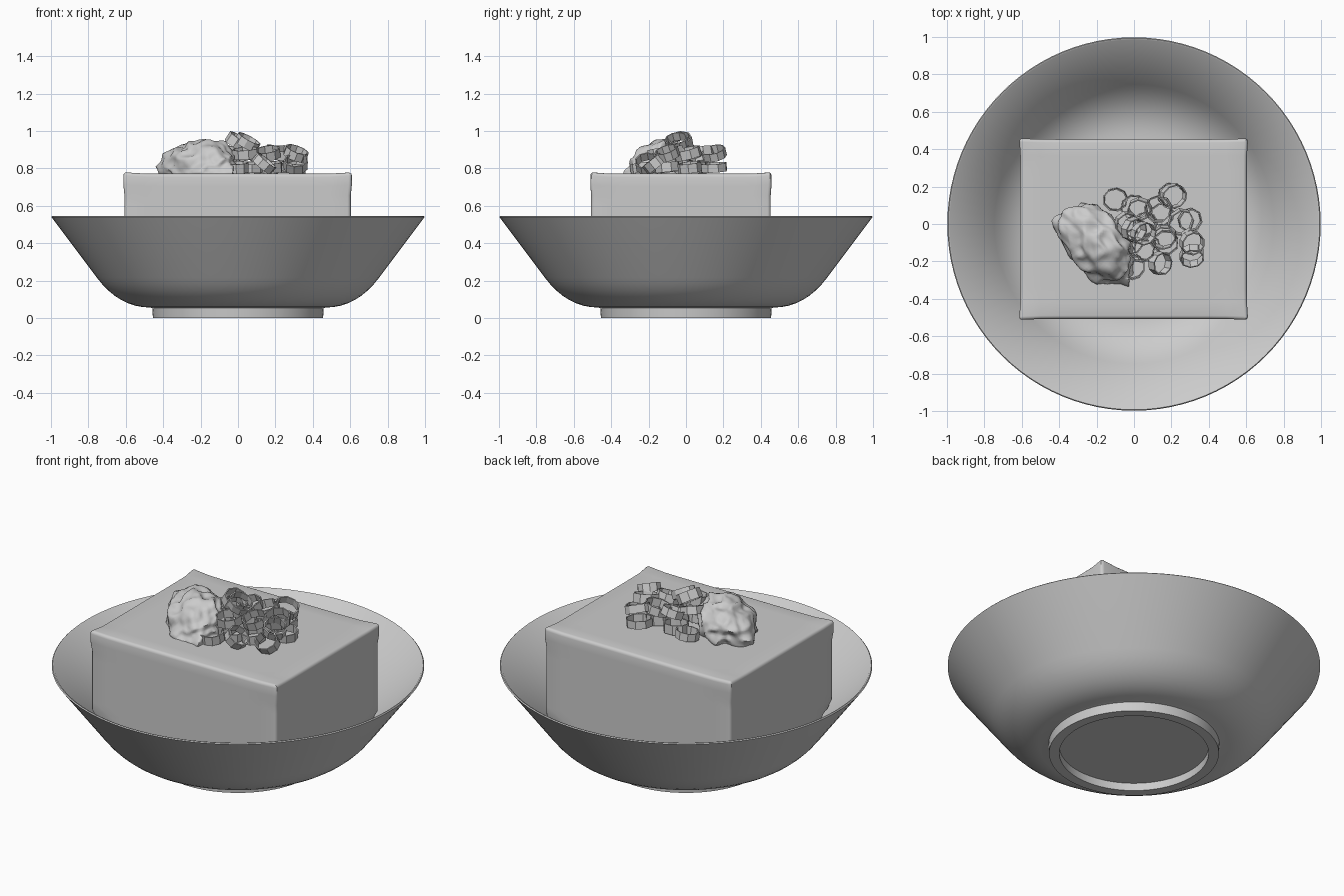
import bpy, bmesh, math, random
from mathutils import Vector, Matrix, Euler, noise

if "Cube" in bpy.data.objects:
    bpy.data.objects.remove(bpy.data.objects["Cube"])

random.seed(4)


def finish(bm, name, angle=35):
    bmesh.ops.recalc_face_normals(bm, faces=bm.faces)
    me = bpy.data.meshes.new(name)
    bm.to_mesh(me)
    bm.free()
    ob = bpy.data.objects.new(name, me)
    bpy.context.collection.objects.link(ob)
    bpy.ops.object.select_all(action='DESELECT')
    ob.select_set(True)
    bpy.context.view_layer.objects.active = ob
    bpy.ops.object.shade_smooth_by_angle(angle=math.radians(angle))
    return ob


def lathe(bm, profile, n, mat=Matrix()):
    """Spin a profile of (radius, z); radius 0 makes a pole."""
    rows = []
    for r, z in profile:
        k = n if r > 0 else 1
        rows.append([bm.verts.new(mat @ Vector((r * math.cos(math.tau * i / n),
                                                r * math.sin(math.tau * i / n), z)))
                     for i in range(k)])
    for a, b in zip(rows, rows[1:]):
        for i in range(n):
            j = (i + 1) % n
            quad = [a[i % len(a)], a[j % len(a)], b[j % len(b)], b[i % len(b)]]
            bm.faces.new(list(dict.fromkeys(quad)))


def bowl_curve(start, bend, end, steps=8):
    """Flat floor rounding through a bend into a straight wall."""
    a, b, c = Vector(start), Vector(bend), Vector(end)
    knee = b.lerp(c, 0.33)
    pts = [a.lerp(b, t).lerp(b.lerp(knee, t), t) for t in (i / steps for i in range(steps + 1))]
    return [tuple(p) for p in pts] + [tuple(c)]


# Bowl with foot ring: underside, outer wall, rim, inner wall, floor
inner = bowl_curve((0.46, 0.09), (0.63, 0.09), (0.985, 0.543))
outer = bowl_curve((0.47, 0.056), (0.635, 0.056), (0.998, 0.54))
foot = [(0, 0.045), (0.40, 0.045), (0.40, 0), (0.455, 0), (0.458, 0.053)]
bm = bmesh.new()
lathe(bm, foot + outer + [(0.993, 0.545)] + inner[::-1] + [(0, 0.088)], 96)
finish(bm, "bowl", 40)


def wall_radius(z):
    for (r0, z0), (r1, z1) in zip(inner, inner[1:]):
        if z0 <= z <= z1:
            return r0 + (r1 - r0) * (z - z0) / max(z1 - z0, 1e-6)
    return 9


# Tofu block: soft-edged box, lower corners squeezed to fit the bowl
bm = bmesh.new()
bmesh.ops.create_cube(bm, size=1)
bmesh.ops.scale(bm, vec=(1.21, 0.96, 0.675), verts=bm.verts)
bmesh.ops.translate(bm, vec=(-0.002, -0.027, 0.434), verts=bm.verts)
bmesh.ops.bevel(bm, geom=list(bm.edges), offset=0.018, segments=3, profile=0.5, affect='EDGES')
bmesh.ops.subdivide_edges(bm, edges=[e for e in bm.edges if e.calc_length() > 0.1],
                          cuts=12, use_grid_fill=True)
for v in bm.verts:
    lim, r = wall_radius(v.co.z) - 0.005, v.co.xy.length
    if r > lim:
        v.co.x *= lim / r
        v.co.y *= lim / r
    # slightly pulled-up top corners
    if v.co.z > 0.7:
        c = min(1, abs(v.co.x) / 0.6) ** 12 * min(1, abs(v.co.y + 0.027) / 0.47) ** 12
        v.co.z += 0.01 * c
        v.co.x *= 1 + 0.012 * c
        v.co.y *= 1 + 0.012 * c
finish(bm, "tofu_block", 40)

# Grated ginger mound: lumpy dome with one pulled-out tip
bm = bmesh.new()
bmesh.ops.create_icosphere(bm, subdivisions=5, radius=1)
for v in bm.verts:
    d = v.co.normalized()
    ridge = 1 - 2 * abs(noise.noise(d * 2.1 + Vector((3, 0.4, 7))))
    s = 0.93 + 0.16 * noise.noise(d * 1.7) + 0.13 * ridge + 0.05 * noise.noise(d * 5)
    s += 0.22 * max(0, math.cos(math.atan2(d.y, d.x) - 2.75)) ** 14 * (1 - abs(d.z))
    v.co = Vector((-0.185 + s * (0.19 * d.x - 0.04 * d.y),
                   -0.115 + s * (0.20 * d.y - 0.04 * d.x),
                   max(0.765, 0.80 + 0.15 * s * d.z + 0.03 * d.y)))
finish(bm, "ginger_mound", 60)

# Sliced scallion rings heaped in layers: height, largest tilt, centres
layers = [
    (0.805, 10, [(-.10, .13), (0, .09), (.15, .05), (.06, 0), (-.02, -.1), (.2, .15),
                 (.17, -.1), (.3, .02), (.07, -.13), (-.01, -.23)]),
    (0.825, 50, [(.31, -.17), (.14, -.21)]),
    (0.88, 25, [(.31, -.1), (.21, .15), (.13, .08), (.25, .01), (.03, .08), (-.04, 0),
                (.16, -.07), (.04, -.14)]),
    (0.94, 38, [(.05, -.05), (0, -.03)]),
]
bm = bmesh.new()
for z, tilt, centres in layers:
    for x, y in centres:
        r, h, t = random.uniform(0.065, 0.075), random.uniform(0.022, 0.028), 0.007
        lean = math.radians(tilt)
        rot = Euler((lean * random.uniform(0.3, 1), lean * random.uniform(-0.6, 0.8),
                     random.random())).to_matrix().to_4x4()
        squash = Matrix.Diagonal((1, random.uniform(0.88, 1), 1, 1))
        lathe(bm, [(r, -h), (r, h), (r - t, h), (r - t, -h), (r, -h)], random.choice((8, 9, 10)),
              Matrix.Translation((x, y, z)) @ rot @ squash)
bmesh.ops.remove_doubles(bm, verts=bm.verts, dist=0.0001)
finish(bm, "scallion_rings", 30)
